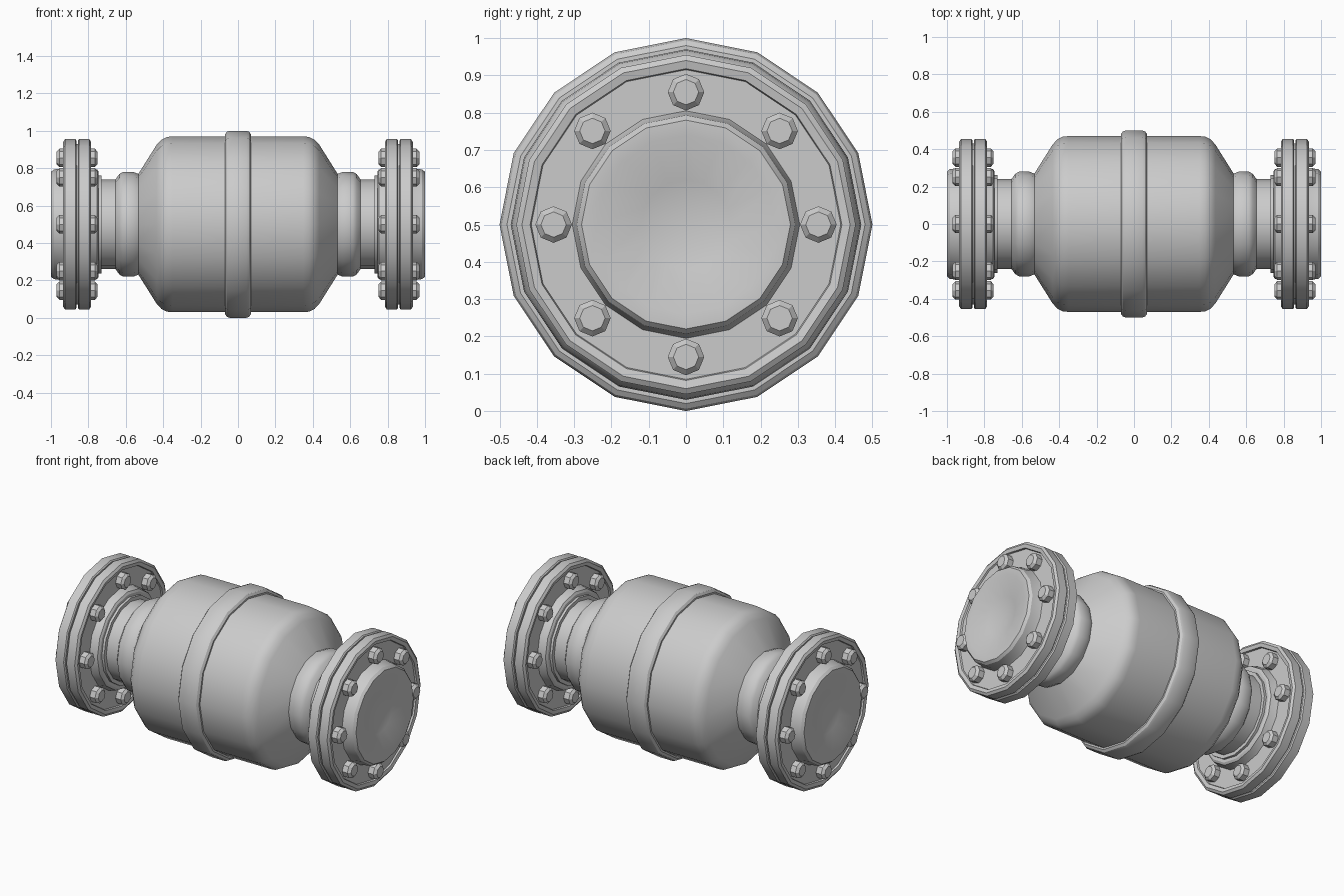
import bpy, bmesh, math
from mathutils import Vector

if "Cube" in bpy.data.objects:
    bpy.data.objects.remove(bpy.data.objects["Cube"])

AXIS_Z = 0.5


def finish(bm, name, angle=32):
    """Turn a bmesh into a named, smooth-by-angle object."""
    bmesh.ops.remove_doubles(bm, verts=bm.verts, dist=1e-5)
    bmesh.ops.recalc_face_normals(bm, faces=bm.faces)
    me = bpy.data.meshes.new(name)
    bm.to_mesh(me)
    bm.free()
    ob = bpy.data.objects.new(name, me)
    bpy.context.collection.objects.link(ob)
    bpy.ops.object.select_all(action='DESELECT')
    ob.select_set(True)
    bpy.context.view_layer.objects.active = ob
    bpy.ops.object.shade_smooth_by_angle(angle=math.radians(angle))
    return ob


def lathe(bm, profile, sides=16, centre=(0, 0, AXIS_Z), side=1):
    """Revolve (x, radius) points about an x-parallel axis; radius 0 closes an end."""
    cx, cy, cz = centre
    rings = []
    for x, r in profile:
        ring = []
        for i in range(sides):
            a = 2 * math.pi * i / sides
            ring.append(bm.verts.new((side * (cx + x), cy + r * math.sin(a), cz + r * math.cos(a))))
            if r == 0:
                ring *= sides
                break
        rings.append(ring)
    for a, b in zip(rings, rings[1:]):
        for i in range(sides):
            j = (i + 1) % sides
            vs = list(dict.fromkeys((a[i], a[j], b[j], b[i])))
            bm.faces.new(vs)


def turned(name, profile, side=1):
    bm = bmesh.new()
    lathe(bm, profile, side=side)
    return finish(bm, name)


# Main barrel with tapered shoulders
half = [(0.545, 0.25), (0.435, 0.425), (0.41, 0.452), (0.38, 0.467), (0.35, 0.47)]
turned("barrel", [(-x, r) for x, r in half] + half[::-1])

# Raised band round the middle
turned("centre_band", [(-0.07, 0.46), (-0.07, 0.48), (-0.06, 0.494), (-0.045, 0.5),
                       (0.045, 0.5), (0.06, 0.494), (0.07, 0.48), (0.07, 0.46)])

for s, label in ((-1, "left"), (1, "right")):
    # Neck pipe with a rounded collar against the barrel
    turned(f"{label}_neck", [(0.50, 0.25), (0.53, 0.268), (0.56, 0.28), (0.615, 0.28),
                             (0.635, 0.268), (0.655, 0.24), (0.73, 0.24),
                             (0.73, 0.262), (0.76, 0.262)], s)

    # Bolted flange pair: inner hub, two discs with a groove, outer hub, dished end
    turned(f"{label}_flange", [
        (0.745, 0.24), (0.745, 0.28), (0.753, 0.293), (0.785, 0.30), (0.80, 0.305),
        (0.80, 0.415), (0.79, 0.418), (0.785, 0.44), (0.795, 0.455),
        (0.85, 0.455), (0.856, 0.448), (0.856, 0.43), (0.864, 0.43), (0.864, 0.448),
        (0.87, 0.455), (0.925, 0.455), (0.935, 0.44), (0.93, 0.418), (0.92, 0.415),
        (0.92, 0.305), (0.935, 0.30), (0.985, 0.293), (1.0, 0.28),
        (1.0, 0.24), (0.965, 0.12), (0.95, 0)], s)

    # Eight bolts, a head on each face of the flange
    bm = bmesh.new()
    for k in range(8):
        a = k * math.pi / 4
        c = (0, 0.355 * math.sin(a), AXIS_Z + 0.355 * math.cos(a))
        lathe(bm, [(0.752, 0), (0.752, 0.034), (0.765, 0.049), (0.80, 0.049)], 8, c, s)
        lathe(bm, [(0.92, 0.049), (0.955, 0.049), (0.97, 0.034), (0.97, 0)], 8, c, s)
    finish(bm, f"{label}_bolts", 30)
